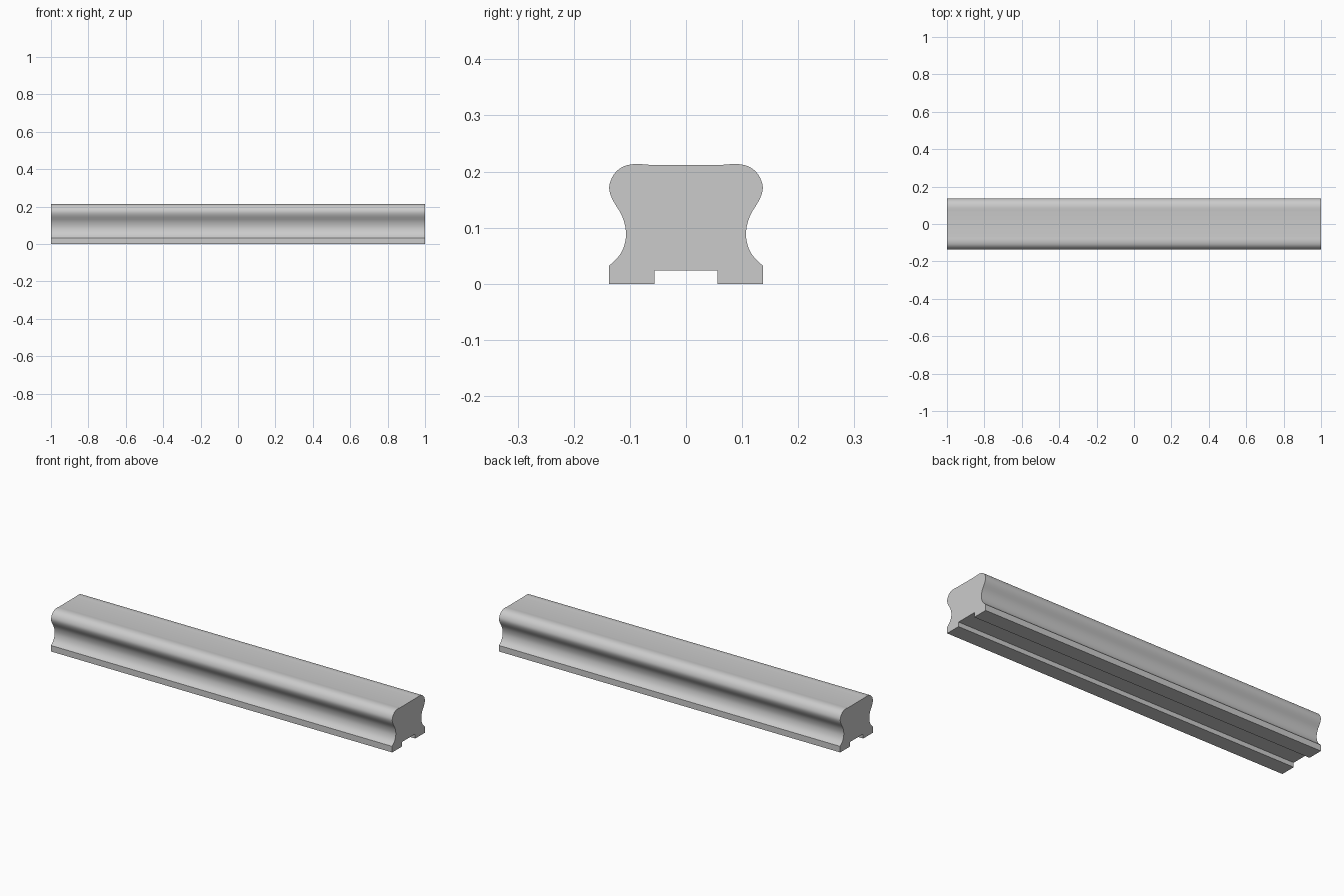
import bpy, bmesh, math
from mathutils import Vector

if "Cube" in bpy.data.objects:
    bpy.data.objects.remove(bpy.data.objects["Cube"])

LENGTH = 2.0

# Moulded side, from the base edge up to the flat top (y, z)
SIDE = [(0.137, 0.032), (0.119, 0.050), (0.1095, 0.070), (0.107, 0.093),
        (0.114, 0.121), (0.131, 0.150), (0.137, 0.171), (0.132, 0.189),
        (0.122, 0.202), (0.109, 0.210), (0.090, 0.2135), (0.066, 0.212)]


def smooth_path(points, steps=3):
    """Catmull-Rom curve through the points."""
    p = [Vector(q) for q in points]
    p = [2 * p[0] - p[1]] + p + [2 * p[-1] - p[-2]]
    out = []
    for a, b, c, d in zip(p, p[1:], p[2:], p[3:]):
        for i in range(steps):
            t = i / steps
            out.append(0.5 * (2 * b + (c - a) * t + (2 * a - 5 * b + 4 * c - d) * t * t
                              + (3 * b - a - 3 * c + d) * t ** 3))
    return out + [p[-2]]


# Half profile: grooved underside, foot, moulded side; then mirrored
half = [Vector((0.056, 0.024)), Vector((0.056, 0)), Vector((0.137, 0))] + smooth_path(SIDE)
profile = half + [Vector((-p.x, p.y)) for p in reversed(half)]

# Extrude the profile along x
bm = bmesh.new()
face = bm.faces.new([bm.verts.new((-LENGTH / 2, p.x, p.y)) for p in profile])
ext = bmesh.ops.extrude_face_region(bm, geom=[face], use_keep_orig=True)
moved = [g for g in ext["geom"] if isinstance(g, bmesh.types.BMVert)]
bmesh.ops.translate(bm, verts=moved, vec=(LENGTH, 0, 0))
bmesh.ops.recalc_face_normals(bm, faces=bm.faces)
mesh = bpy.data.meshes.new("handrail")
bm.to_mesh(mesh)
bm.free()

rail = bpy.data.objects.new("handrail", mesh)
bpy.context.collection.objects.link(rail)
bpy.context.view_layer.objects.active = rail
rail.select_set(True)
bpy.ops.object.shade_smooth_by_angle(angle=math.radians(30))
